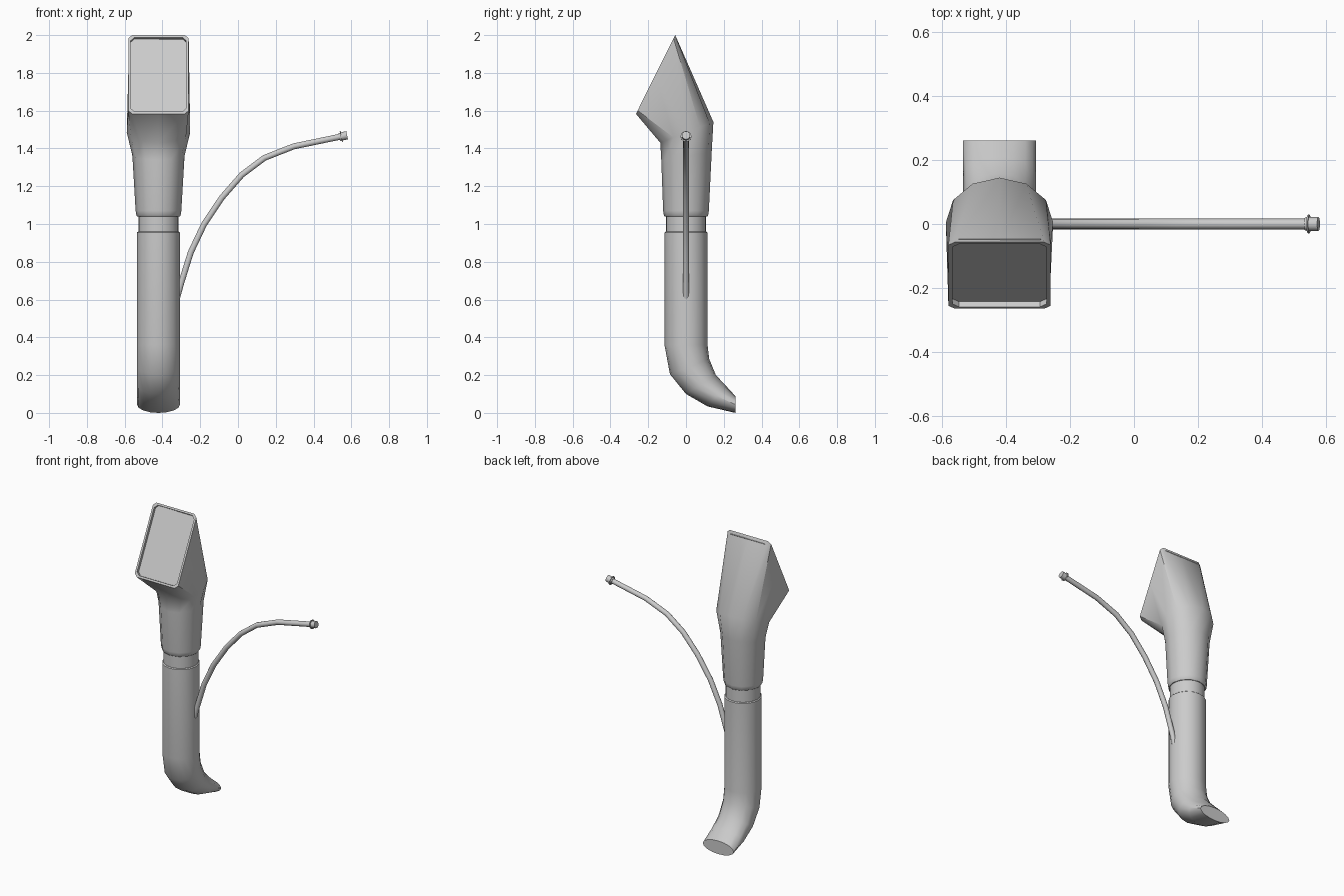
import bpy, bmesh, math
from mathutils import Vector

if "Cube" in bpy.data.objects:
    bpy.data.objects.remove(bpy.data.objects["Cube"])

CX = -0.421  # axis of the tube


def finish(name, bm, angle=40):
    bmesh.ops.recalc_face_normals(bm, faces=bm.faces)
    me = bpy.data.meshes.new(name)
    bm.to_mesh(me)
    bm.free()
    ob = bpy.data.objects.new(name, me)
    bpy.context.collection.objects.link(ob)
    bpy.ops.object.select_all(action='DESELECT')
    ob.select_set(True)
    bpy.context.view_layer.objects.active = ob
    bpy.ops.object.shade_smooth_by_angle(angle=math.radians(angle))
    return ob


def loft(name, rings, angle=40):
    """Skin a list of equal-length point rings and cap both ends."""
    bm = bmesh.new()
    loops = [[bm.verts.new(p) for p in r] for r in rings]
    for a, b in zip(loops, loops[1:]):
        for i in range(len(a)):
            j = (i + 1) % len(a)
            bm.faces.new((a[i], a[j], b[j], b[i]))
    bm.faces.new(loops[0])
    bm.faces.new(loops[-1])
    return finish(name, bm, angle)


def ellipse(front, back, hw, n):
    """Tilted ellipse given by its front and back (y, z) points and half width."""
    f, b = Vector((CX, *front)), Vector((CX, *back))
    mid, half = (f + b) / 2, (b - f) / 2
    ts = [2 * math.pi * i / n for i in range(n)]
    return [mid + Vector((hw * math.cos(t), 0, 0)) + half * math.sin(t) for t in ts]


def disc(r, z, n):
    return ellipse((-r, z), (r, z), r, n)


# lower tube with bent, flattened mouth end
loft("lower_tube", [
    disc(0.108, 0.96, 16), disc(0.114, 0.955, 16), disc(0.114, 0.36, 16),
    ellipse((-0.085, 0.205), (0.123, 0.285), 0.114, 16),
    ellipse((0.0, 0.10), (0.158, 0.20), 0.114, 16),
    ellipse((0.115, 0.034), (0.21, 0.145), 0.114, 16),
    ellipse((0.262, 0.0), (0.262, 0.088), 0.114, 16)])

# narrow collar between tube and head
loft("collar", [disc(0.106, 0.93, 24), disc(0.106, 1.09, 24)])

# head: round neck widening into a slanted rectangular window
top, bot = Vector((CX, -0.057, 2.0)), Vector((CX, -0.265, 1.583))
mid, up = (top + bot) / 2, (top - bot).normalized()
normal = Vector((0, -up.z, up.y))
H, W = (top - bot).length / 2, 0.16


def window(inset, depth):
    w, h, c = W - inset, H - inset, 0.02
    quad = [(w, 0), (w, h - c), (w - c, h), (0, h)]
    pts = quad + [(-x, y) for x, y in quad[2:0:-1]]
    pts += [(-x, -y) for x, y in quad] + [(x, -y) for x, y in quad[2:0:-1]]
    return [mid + Vector((x, 0, 0)) + up * y - normal * depth for x, y in pts]


loft("head", [
    disc(0.112, 1.04, 12), disc(0.117, 1.045, 12), disc(0.121, 1.07, 12),
    ellipse((-0.131, 1.34), (0.136, 1.38), 0.138, 12),
    ellipse((-0.136, 1.43), (0.145, 1.54), 0.168, 12),
    window(0, 0), window(0.013, 0), window(0.013, 0.018)])

# curved side hose
path = [(-0.325, 0.60), (-0.30, 0.69), (-0.25, 0.85), (-0.18, 0.998), (-0.085, 1.14),
        (0.02, 1.26), (0.14, 1.35), (0.295, 1.411), (0.56, 1.466)]
path = [Vector((x, 0, z)) for x, z in path]


def tube_ring(p, d, r, n=10):
    side, across = Vector((0, 1, 0)), Vector((-d.z, 0, d.x))
    return [p + (side * math.cos(2 * math.pi * i / n)
                 + across * math.sin(2 * math.pi * i / n)) * r for i in range(n)]


rings = []
for i, p in enumerate(path):
    d = (path[min(i + 1, len(path) - 1)] - path[max(i - 1, 0)]).normalized()
    rings.append(tube_ring(p, d, 0.0165))
loft("side_hose", rings, 50)

# hose nozzle with thin flange
d = (path[-1] - path[-2]).normalized()
end = path[-1]
prof = [(-0.024, 0.015), (-0.024, 0.021), (-0.016, 0.021), (-0.016, 0.029),
        (-0.011, 0.029), (-0.011, 0.022), (0.018, 0.022)]
loft("hose_nozzle", [tube_ring(end + d * t, d, r, 12) for t, r in prof])
